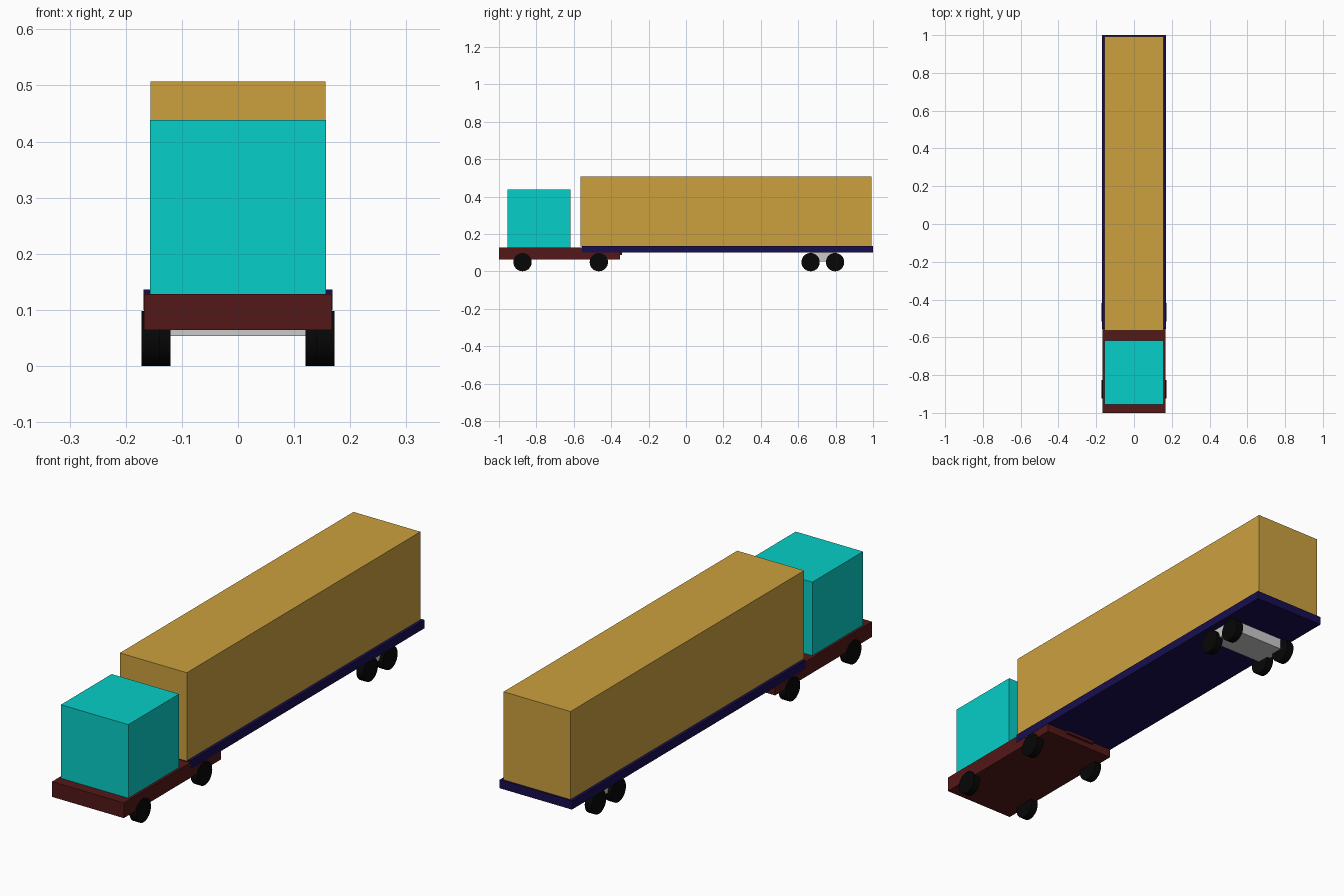
import bpy, math

if "Cube" in bpy.data.objects:
    bpy.data.objects.remove(bpy.data.objects["Cube"])


def material(name, srgb):
    m = bpy.data.materials.new(name)
    m.diffuse_color = tuple((c / 255) ** 2.2 for c in srgb) + (1,)
    m.use_nodes = True
    m.node_tree.nodes["Principled BSDF"].inputs["Base Color"].default_value = m.diffuse_color
    return m


CYAN = material("cyan_paint", (15, 205, 199))
TAN = material("tan_paint", (203, 160, 65))
MAROON = material("maroon_paint", (84, 30, 30))
NAVY = material("navy_paint", (30, 22, 80))
BLACK = material("rubber", (15, 15, 15))


def box(name, half_width, y, z, mat=None):
    """Box centred on x = 0, spanning the y and z ranges."""
    bpy.ops.mesh.primitive_cube_add(
        size=1, location=(0, sum(y) / 2, sum(z) / 2))
    o = bpy.context.object
    o.name = name
    o.scale = (2 * half_width, y[1] - y[0], z[1] - z[0])
    bpy.ops.object.transform_apply(location=False, rotation=False, scale=True)
    if mat:
        o.data.materials.append(mat)
    return o


def wheel_pair(name, y, x_in, x_out, radius=0.049):
    for side, s in (("right", 1), ("left", -1)):
        bpy.ops.mesh.primitive_cylinder_add(
            vertices=32, radius=radius, depth=x_out - x_in,
            location=(s * (x_in + x_out) / 2, y, radius),
            rotation=(0, math.pi / 2, 0))
        o = bpy.context.object
        o.name = f"{name}_{side}"
        o.data.materials.append(BLACK)
        bpy.ops.object.shade_smooth_by_angle()


# Tractor: flat chassis, cab, coupling plate under the trailer
box("tractor_chassis", 0.1675, (-1.0, -0.354), (0.064, 0.128), MAROON)
box("cab", 0.157, (-0.955, -0.617), (0.128, 0.438), CYAN)
box("coupling_plate", 0.07, (-0.46, -0.343), (0.088, 0.102), MAROON)

# Trailer: bed, cargo box, rear axle block
box("trailer_bed", 0.1685, (-0.556, 1.0), (0.1, 0.136), NAVY)
box("cargo_box", 0.156, (-0.564, 0.992), (0.134, 0.507), TAN)
box("rear_axle_block", 0.136, (0.662, 0.802), (0.053, 0.102))

# Wheels: the tractor track is wider than the trailer track
wheel_pair("front_wheel", -0.874, 0.14, 0.172)
wheel_pair("drive_wheel", -0.466, 0.14, 0.172)
wheel_pair("trailer_front_wheel", 0.666, 0.12, 0.152)
wheel_pair("trailer_rear_wheel", 0.797, 0.12, 0.152)
